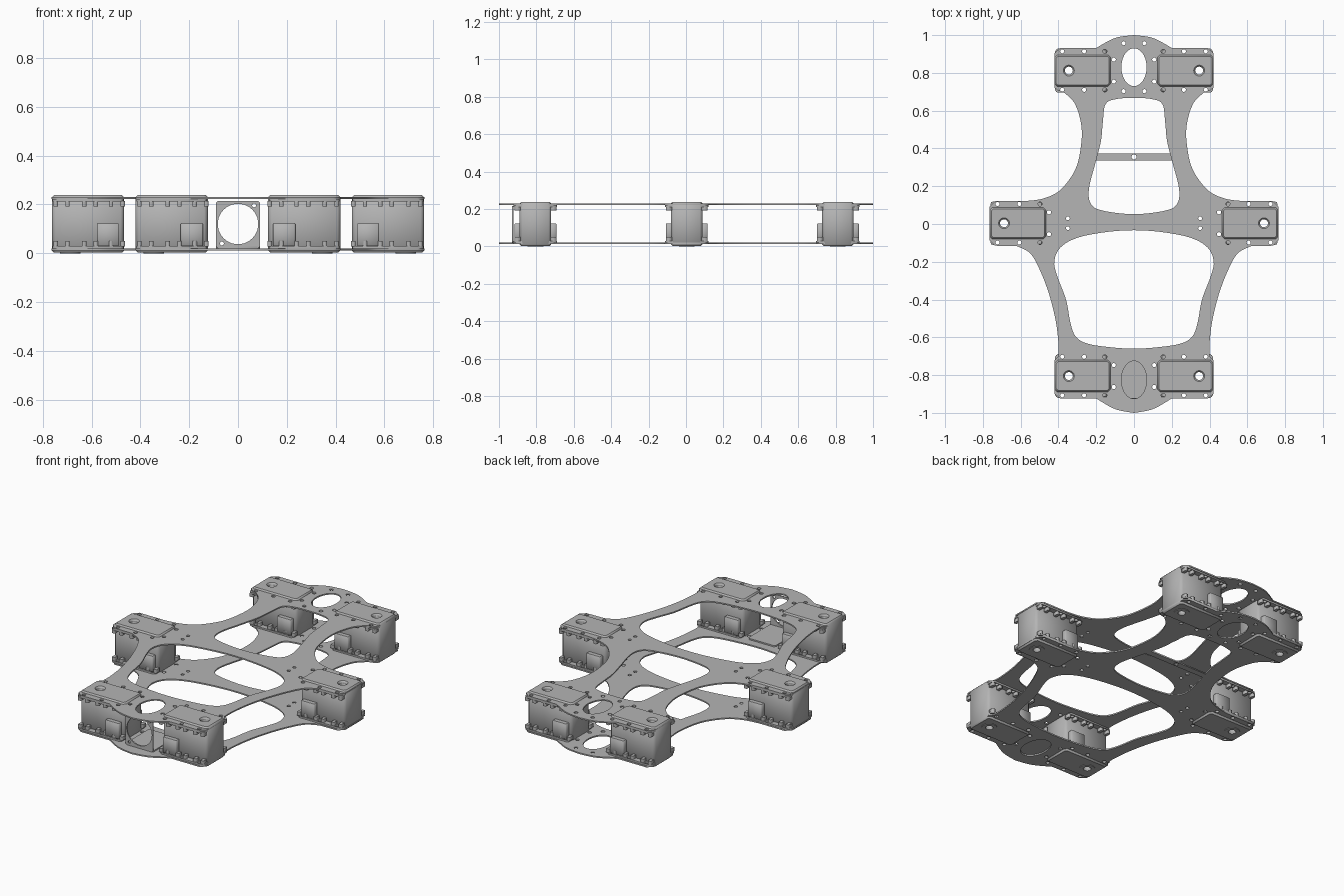
import bpy
import math
from mathutils import Vector

cube = bpy.data.objects.get("Cube")
if cube:
    bpy.data.objects.remove(cube)

GREY = (0.46, 0.46, 0.46, 1)
mat = bpy.data.materials.new("light grey")
mat.use_nodes = True
mat.diffuse_color = GREY
mat.node_tree.nodes["Principled BSDF"].inputs["Base Color"].default_value = GREY


def circle(x, y, rx, ry=None, n=20):
    ry = ry or rx
    return [(x + rx * math.cos(2 * math.pi * i / n), y + ry * math.sin(2 * math.pi * i / n))
            for i in range(n)]


def rect(x0, x1, y0, y1, c=0.0):
    """Rectangle with optional cut corners."""
    if not c:
        return [(x0, y0), (x1, y0), (x1, y1), (x0, y1)]
    return [(x0 + c, y0), (x1 - c, y0), (x1, y0 + c), (x1, y1 - c),
            (x1 - c, y1), (x0 + c, y1), (x0, y1 - c), (x0, y0 + c)]


def smooth(pts, closed=False, steps=6):
    """Catmull-Rom curve through 2D points."""
    p = [Vector(q) for q in pts]
    n = len(p)
    p = [p[-1]] + p + p[:2] if closed else [p[0]] + p + [p[-1]]
    out = []
    for i in range(1, n + 1 if closed else n):
        a, b, c, d = p[i - 1:i + 3]
        for k in range(steps):
            t = k / steps
            q = (2 * b + (c - a) * t + (2 * a - 5 * b + 4 * c - d) * t * t
                 + (3 * b - a - 3 * c + d) * t ** 3) / 2
            out.append((q.x, q.y))
    return out if closed else out + [tuple(pts[-1])]


def mirrored(pts):
    """Close a right-hand half outline; end points on the axis are not doubled."""
    return pts + [(-x, y) for x, y in reversed(pts) if abs(x) > 1e-4]


def slab(name, loops, z0, z1, chamfer=0.0):
    """Flat sheet cut from an outline and its holes, returned as a mesh."""
    cu = bpy.data.curves.new(name, "CURVE")
    cu.dimensions, cu.fill_mode = "2D", "BOTH"
    cu.extrude = (z1 - z0) / 2 - chamfer
    cu.bevel_depth, cu.bevel_resolution, cu.offset = chamfer, 0, -chamfer
    for loop in loops:
        s = cu.splines.new("POLY")
        s.points.add(len(loop) - 1)
        for pt, (x, y) in zip(s.points, loop):
            pt.co = (x, y, 0, 1)
        s.use_cyclic_u = True
    tmp = bpy.data.objects.new(name, cu)
    bpy.context.collection.objects.link(tmp)
    deps = bpy.context.evaluated_depsgraph_get()
    mesh = bpy.data.meshes.new_from_object(tmp.evaluated_get(deps))
    bpy.data.objects.remove(tmp)
    for v in mesh.vertices:
        v.co.z += (z0 + z1) / 2
    mesh.name = name
    mesh.materials.clear()
    mesh.materials.append(mat)
    return mesh


def place(name, mesh, loc=(0, 0, 0), rot=(0, 0, 0)):
    ob = bpy.data.objects.new(name, mesh)
    ob.location, ob.rotation_euler = loc, rot
    bpy.context.collection.objects.link(ob)
    return ob


# Servo stations: name, centre x, centre y
STATIONS = [("back", 0.272, 0.812), ("middle", 0.615, 0.004), ("front", 0.272, -0.805)]
SCREWS = [(x, y) for x in (-0.118, -0.008, 0.108) for y in (-0.102, 0.102)]
SIDE_SCREWS = [(-0.165, -0.058), (-0.165, 0.058)]
HORN_X = 0.073

# Deck outline: dome, back station, waist, middle station, hip, front station, dome
outline = smooth([(0, 1.0), (0.1, 0.985), (0.2, 0.932)])
outline += [(0.39, 0.932), (0.42, 0.905), (0.42, 0.72), (0.4, 0.705)]
outline += smooth([(0.375, 0.7), (0.315, 0.64), (0.28, 0.53), (0.28, 0.42), (0.31, 0.29),
                   (0.39, 0.18), (0.48, 0.135), (0.57, 0.122)])
outline += [(0.735, 0.122), (0.765, 0.09), (0.765, -0.085), (0.735, -0.115)]
outline += smooth([(0.62, -0.117), (0.55, -0.155), (0.5, -0.24), (0.45, -0.37),
                   (0.415, -0.51), (0.4, -0.63), (0.4, -0.7)])
outline += [(0.42, -0.72), (0.42, -0.9), (0.39, -0.924)]
outline += smooth([(0.2, -0.924), (0.1, -0.98), (0, -1.0)])

back_opening = [(0, 0.667), (0.09, 0.662), (0.15, 0.635), (0.165, 0.54), (0.175, 0.44),
                (0.205, 0.32), (0.238, 0.19), (0.23, 0.11), (0.17, 0.072), (0, 0.052)]
front_opening = [(0, -0.033), (0.15, -0.043), (0.3, -0.073), (0.39, -0.125), (0.422, -0.2),
                 (0.405, -0.28), (0.36, -0.4), (0.335, -0.53), (0.305, -0.6), (0.24, -0.635),
                 (0.12, -0.653), (0, -0.66)]

loops = [mirrored(outline), smooth(mirrored(back_opening), True),
         smooth(mirrored(front_opening), True)]
loops += [circle(0, y, 0.067, 0.1, 36) for y in (0.83, -0.825)]
for side in (1, -1):
    for _, cx, cy in STATIONS:
        loops.append(circle(side * (cx + HORN_X), cy, 0.021))
        loops += [circle(side * (cx + x), cy + y, 0.011, n=12) for x, y in SCREWS + SIDE_SCREWS]
    loops += [circle(side * 0.35, y, 0.01, n=12) for y in (0.03, -0.022)]
    loops += [circle(side * 0.055, y, 0.011, n=12) for y in (0.957, 0.703)]

place("top_deck", slab("top_deck", loops, 0.222, 0.23))
place("bottom_deck", slab("bottom_deck", loops, 0.012, 0.02))

# Cross brace over the back opening
brace = [rect(-0.22, 0.22, 0.336, 0.374), circle(0, 0.355, 0.013, n=16)]
place("cross_brace", slab("cross_brace", brace, 0.012, 0.02))

# Angle bracket between the front servos: floor flange and sensor panel
place("bracket_base", slab("bracket_base", [rect(-0.09, 0.09, -0.93, -0.71, 0.01)], 0.02, 0.028))
panel = [rect(-0.09, 0.09, 0.02, 0.215, 0.008), circle(0, 0.12, 0.083, n=40),
         circle(0.066, 0.196, 0.008, n=12), circle(-0.066, 0.04, 0.008, n=12)]
place("bracket_panel", slab("bracket_panel", panel, -0.004, 0.004), (0, -0.926, 0),
      (math.pi / 2, 0, 0))

# Servo parts, shared by all six stations
horn = circle(HORN_X, 0, 0.021)
parts = {
    "servo_body": slab("servo_body", [rect(-0.148, 0.148, -0.084, 0.084, 0.014), horn],
                       0.003, 0.238, 0.008),
    "servo_horn_ring": slab("servo_horn_ring", [circle(HORN_X, 0, 0.042, n=28), horn], 0, 0.006),
}
screw_holes = [circle(x, y, 0.011, n=12) for x, y in SCREWS]
for label, z0, z1, t0, t1 in (("upper", 0.212, 0.2215, 0.192, 0.214),
                              ("lower", 0.0205, 0.03, 0.028, 0.05)):
    flange = [rect(-0.145, 0.145, -0.116, 0.116, 0.012), horn] + screw_holes
    parts[label + "_flange"] = slab(label + "_flange", flange, z0, z1)
    tabs = [rect(x + o - 0.009, x + o + 0.009, min(s * 0.08, s * 0.112), max(s * 0.08, s * 0.112))
            for x, y in SCREWS if y > 0 for o in (-0.024, 0.024) for s in (1, -1)]
    parts[label + "_tabs"] = slab(label + "_tabs", tabs, t0, t1)
plugs = [rect(-0.128, -0.037, y - 0.02, y + 0.02, 0.004) for y in (0.092, -0.092)]
parts["cable_plugs"] = slab("cable_plugs", plugs, 0.03, 0.122, 0.003)

# Half a turn mirrors a servo, since each is the same on both long sides
for end, cx, cy in STATIONS:
    for side, s in (("left", 1), ("right", -1)):
        for part, mesh in parts.items():
            place(f"{end}_{side}_{part}", mesh, (s * cx, cy, 0), (0, 0, 0 if s > 0 else math.pi))
